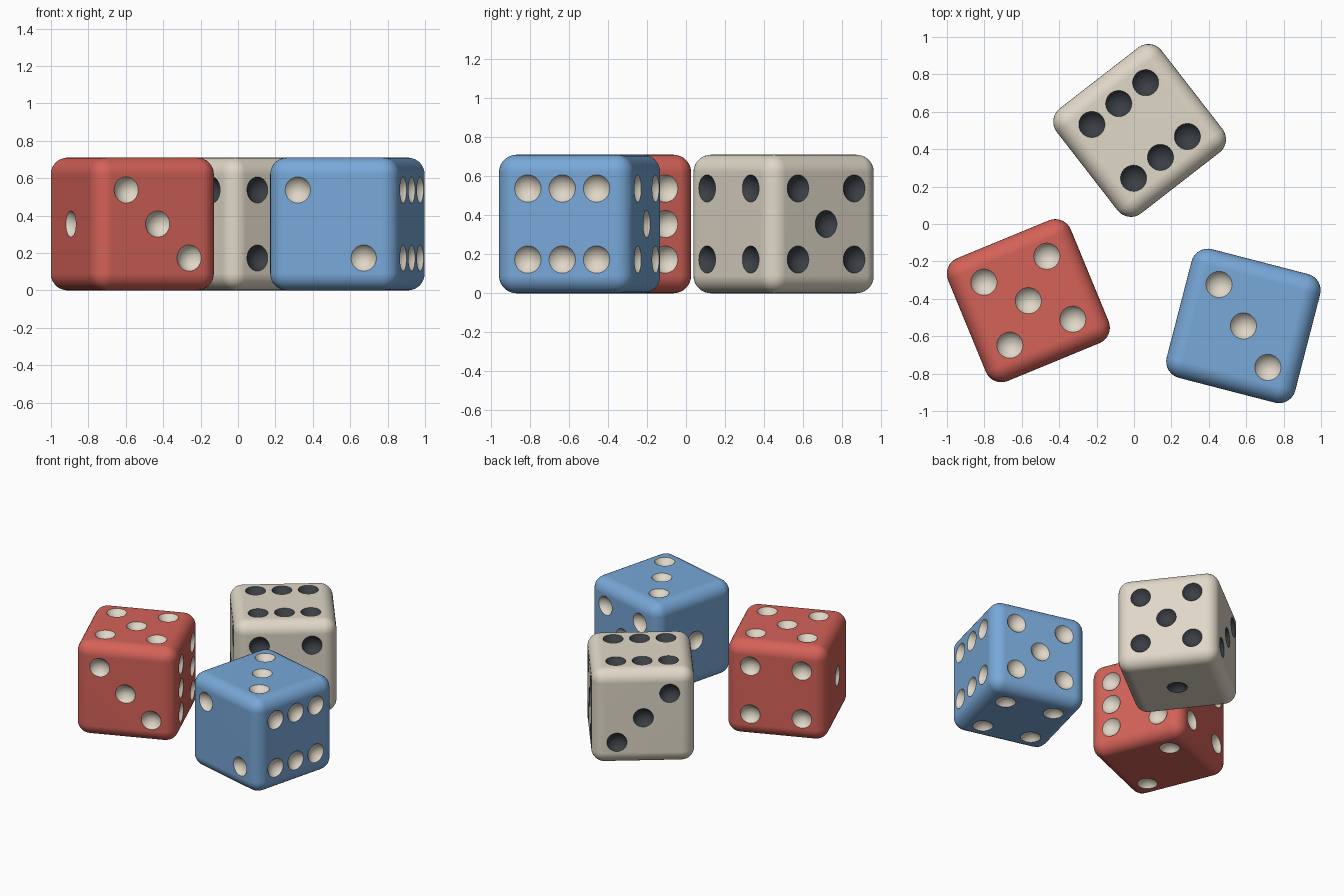
import bpy, bmesh, math
from mathutils import Vector, Matrix

if "Cube" in bpy.data.objects:
    bpy.data.objects.remove(bpy.data.objects["Cube"])

SIDE, ROUND = 0.71, 0.09          # die size and edge rounding
OFF = 0.182                       # pip spacing
RIM, DEPTH = 0.07, 0.04           # pip dimple rim radius and depth
BALL = (RIM**2 + DEPTH**2) / (2 * DEPTH)


def material(name, rgb):
    m = bpy.data.materials.new(name)
    lin = [((c / 255 + 0.055) / 1.055) ** 2.4 for c in rgb]
    m.diffuse_color = (*lin, 1)
    m.use_nodes = True
    m.node_tree.nodes["Principled BSDF"].inputs["Base Color"].default_value = m.diffuse_color
    return m


red = material("red", (212, 98, 88))
blue = material("blue", (120, 168, 216))
ivory = material("ivory", (224, 216, 200))
charcoal = material("charcoal", (58, 63, 69))

# pip layouts on a 3x3 grid (u right, v up, seen from outside)
FALL = [(-1, 1), (1, -1)]
RISE = [(1, 1), (-1, -1)]
MID = [(0, 0)]
PATTERNS = {
    "1": MID, "2 fall": FALL, "2 rise": RISE,
    "3 fall": FALL + MID, "3 rise": RISE + MID,
    "4": FALL + RISE, "5": FALL + RISE + MID,
    "6 upright": FALL + RISE + [(-1, 0), (1, 0)],
    "6 level": FALL + RISE + [(0, -1), (0, 1)],
}
NORMALS = {"top": (0, 0, 1), "bottom": (0, 0, -1), "front": (0, -1, 0),
           "back": (0, 1, 0), "left": (-1, 0, 0), "right": (1, 0, 0)}


def mesh_object(name, bm, mats):
    me = bpy.data.meshes.new(name)
    bm.to_mesh(me)
    bm.free()
    for m in mats:
        me.materials.append(m)
    ob = bpy.data.objects.new(name, me)
    bpy.context.collection.objects.link(ob)
    return ob


def die(name, x, y, angle, body, pip, faces):
    # rounded cube
    bm = bmesh.new()
    bmesh.ops.create_cube(bm, size=SIDE)
    bmesh.ops.bevel(bm, geom=bm.edges[:], offset=ROUND, segments=8,
                    profile=0.5, affect='EDGES')
    ob = mesh_object(name, bm, (body, pip))

    # balls that scoop out the pips
    bm = bmesh.new()
    for side, pattern in faces.items():
        n = Vector(NORMALS[side])
        if n.z:
            u, v = Vector((1, 0, 0)), Vector((0, 1, 0))
        else:
            v = Vector((0, 0, 1))
            u = v.cross(n)
        turn = n.to_track_quat('Z', 'Y').to_matrix().to_4x4()
        for a, b in PATTERNS[pattern]:
            c = n * (SIDE / 2 + BALL - DEPTH) + u * a * OFF + v * b * OFF
            bmesh.ops.create_uvsphere(bm, u_segments=32, v_segments=24, radius=BALL,
                                      matrix=Matrix.Translation(c) @ turn)
    for f in bm.faces:
        f.material_index = 1
    cutter = mesh_object(name + "_pip_cutter", bm, (body, pip))
    cutter.hide_render = True

    # carve, shade, then place
    bpy.ops.object.select_all(action='DESELECT')
    bpy.context.view_layer.objects.active = ob
    ob.select_set(True)
    mod = ob.modifiers.new("pips", 'BOOLEAN')
    mod.operation, mod.solver, mod.object = 'DIFFERENCE', 'EXACT', cutter
    bpy.ops.object.modifier_apply(modifier=mod.name)
    bpy.data.objects.remove(cutter)
    bpy.ops.object.shade_smooth_by_angle(angle=math.radians(30))
    weighted = ob.modifiers.new("flat sides", 'WEIGHTED_NORMAL')
    weighted.keep_sharp = True
    ob.location = (x, y, SIDE / 2)
    ob.rotation_euler.z = math.radians(angle)


die("red_die", -0.565, -0.41, 22.4, red, ivory,
    {"top": "5", "bottom": "2 rise", "front": "3 fall", "back": "4",
     "left": "1", "right": "6 upright"})
die("blue_die", 0.585, -0.545, -14.5, blue, ivory,
    {"top": "3 fall", "bottom": "4", "front": "2 fall", "back": "5",
     "left": "1", "right": "6 level"})
die("ivory_die", 0.03, 0.5, 37.8, ivory, charcoal,
    {"top": "6 level", "bottom": "1", "front": "4", "back": "3 rise",
     "left": "2 rise", "right": "5"})
